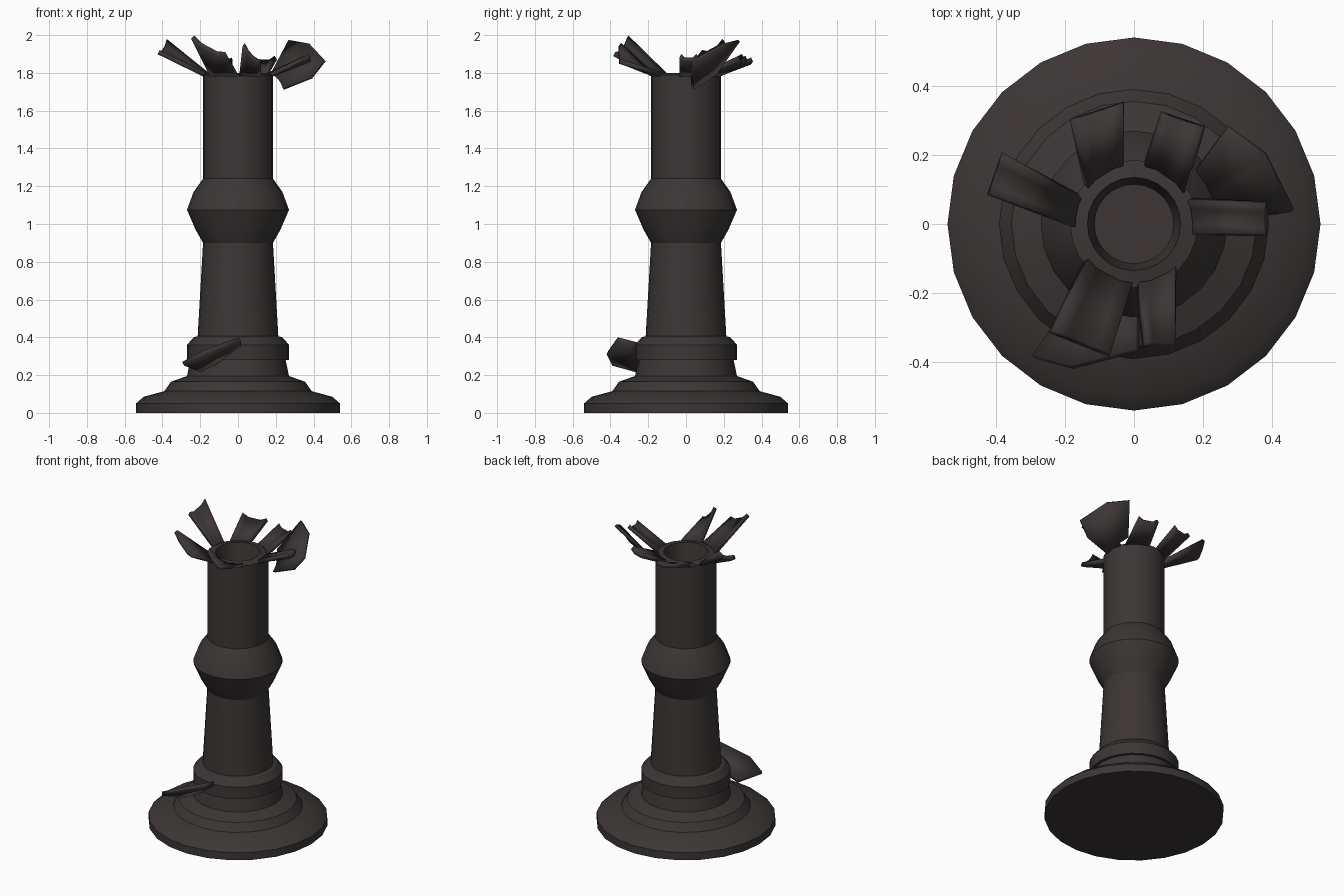
import bpy, bmesh
from math import cos, sin, pi, radians
from mathutils import Vector

cube = bpy.data.objects.get("Cube")
if cube:
    bpy.data.objects.remove(cube, do_unlink=True)

COLOUR = (0.045, 0.037, 0.036, 1.0)
iron = bpy.data.materials.new("dark_iron")
iron.diffuse_color = COLOUR
iron.use_nodes = True
iron.node_tree.nodes["Principled BSDF"].inputs["Base Color"].default_value = COLOUR
iron.node_tree.nodes["Principled BSDF"].inputs["Roughness"].default_value = 0.8


def add_object(name, bm, angle=30):
    bmesh.ops.recalc_face_normals(bm, faces=bm.faces)
    mesh = bpy.data.meshes.new(name)
    bm.to_mesh(mesh)
    bm.free()
    mesh.materials.append(iron)
    obj = bpy.data.objects.new(name, mesh)
    bpy.context.collection.objects.link(obj)
    bpy.ops.object.select_all(action='DESELECT')
    obj.select_set(True)
    bpy.context.view_layer.objects.active = obj
    bpy.ops.object.shade_smooth_by_angle(angle=radians(angle))
    return obj


def lathe(name, profile, sides=24):
    """Turned solid, closed by a flat cap at both ends of the profile."""
    bm = bmesh.new()
    rings = [[bm.verts.new((r * cos(2 * pi * i / sides), r * sin(2 * pi * i / sides), z))
              for i in range(sides)] for r, z in profile]
    for low, high in zip(rings, rings[1:]):
        for i in range(sides):
            j = (i + 1) % sides
            bm.faces.new((low[i], low[j], high[j], high[i]))
    bm.faces.new(rings[0][::-1])
    bm.faces.new(rings[-1])
    return add_object(name, bm)


def plate(name, inner, outer, thickness):
    """Broken sheet spanning two matching edges."""
    bm = bmesh.new()
    a = [bm.verts.new(p) for p in inner]
    b = [bm.verts.new(p) for p in outer]
    for i in range(len(a) - 1):
        bm.faces.new((a[i], a[i + 1], b[i + 1], b[i]))
    obj = add_object(name, bm, 20)
    solid = obj.modifiers.new("thickness", 'SOLIDIFY')
    solid.thickness = thickness
    solid.offset = 0
    return obj


def petal(name, start, end, tip_start, tip_end, sag=0.02):
    """Piece of tube wall peeled outward from the rim, dished along its length."""
    inner, outer = [], []
    for t in (0, 0.25, 0.75, 1):
        angle = radians(start + (end - start) * t)
        inner.append((0.175 * cos(angle), 0.175 * sin(angle), 1.79))
        point = Vector(tip_start).lerp(Vector(tip_end), t)
        point.z -= sag if 0 < t < 1 else 0
        outer.append(point)
    return plate(name, inner, outer, 0.025)


# Stepped base
lathe("base", [(0.54, 0), (0.54, 0.05), (0.5, 0.085), (0.39, 0.115),
               (0.355, 0.165), (0.27, 0.195), (0.25, 0.29)])
# Collar above the base
lathe("collar", [(0.25, 0.28), (0.27, 0.28), (0.27, 0.36), (0.235, 0.4), (0.2, 0.41)])
# Column with central bulge and hollow mouth
lathe("column", [(0.215, 0.38), (0.185, 0.9), (0.225, 0.97), (0.27, 1.075),
                 (0.235, 1.17), (0.185, 1.24), (0.185, 1.79), (0.135, 1.8),
                 (0.115, 1.68)])

# Torn petals around the rim
petal("petal_right", 153, 183, (-0.38, 0.2, 1.97), (-0.42, 0.085, 1.91))
petal("petal_back_right", 142, 100, (-0.18, 0.3, 1.89), (-0.03, 0.35, 1.87))
petal("petal_back_left", 80, 32, (0.08, 0.32, 1.88), (0.2, 0.28, 1.88))
petal("petal_left", 24, -10, (0.38, 0.06, 1.89), (0.38, -0.03, 1.89))
petal("petal_front_right", 217, 268, (-0.24, -0.31, 1.99), (-0.07, -0.38, 1.9))
petal("petal_front_left", 274, 314, (0.03, -0.35, 1.95), (0.12, -0.35, 1.86))

# Large fan-shaped shard hanging off the rim
plate("fan_shard",
      [(0.24, 0.035, 1.715), (0.23, 0.08, 1.74), (0.21, 0.12, 1.77), (0.18, 0.16, 1.8)],
      [(0.39, 0.03, 1.775), (0.46, 0.04, 1.865), (0.38, 0.2, 1.95), (0.27, 0.28, 1.97)],
      0.015)

# Fallen shard lodged against the collar
plate("fallen_shard",
      [(-0.2, -0.26, 0.225), (-0.1, -0.24, 0.28), (0.01, -0.25, 0.36)],
      [(-0.29, -0.385, 0.26), (-0.18, -0.415, 0.32), (0.01, -0.365, 0.39)],
      0.025)
